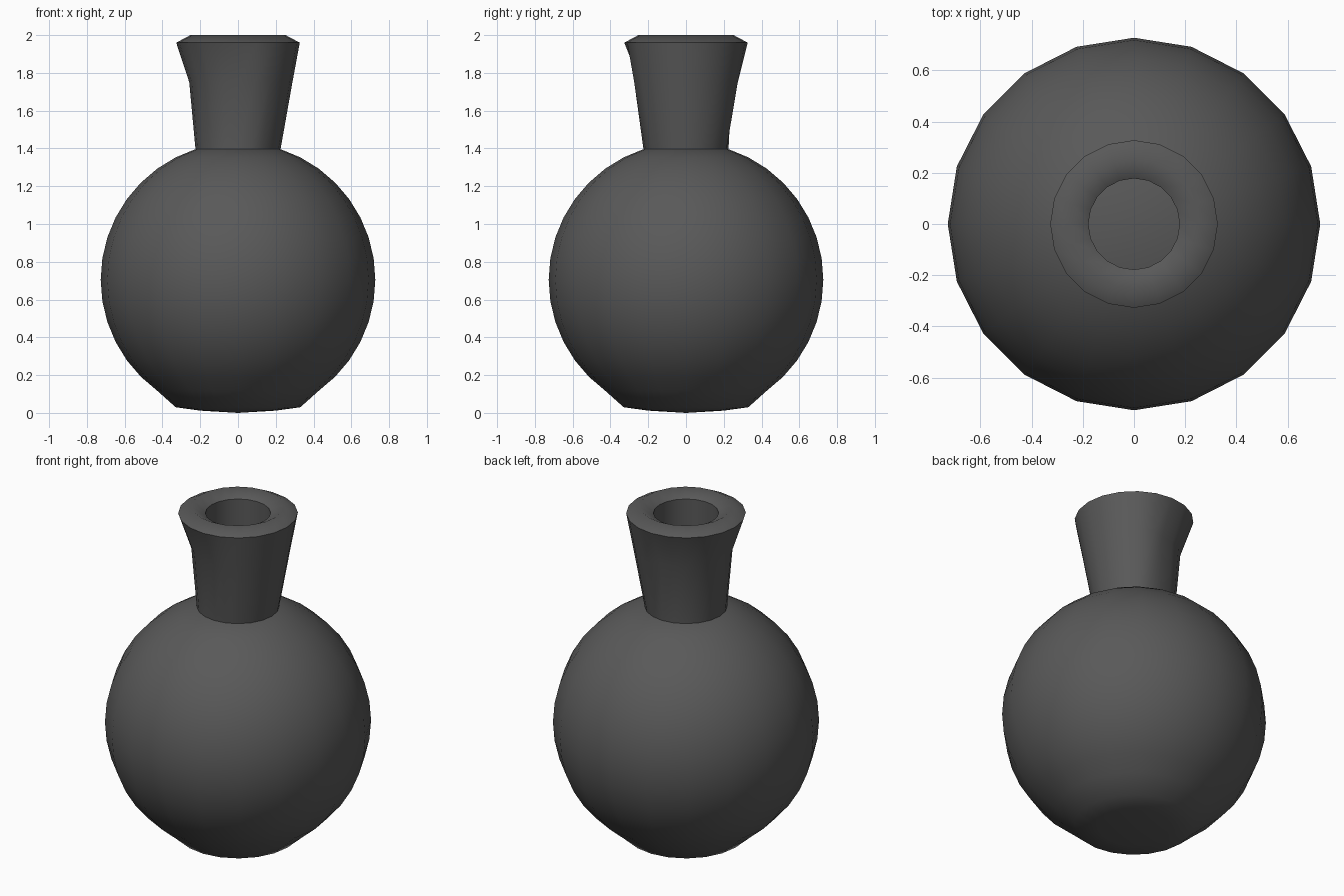
import bpy, bmesh, math

if "Cube" in bpy.data.objects:
    bpy.data.objects.remove(bpy.data.objects["Cube"])

SIDES = 20

mat = bpy.data.materials.new("dark_grey")
mat.diffuse_color = (0.1, 0.1, 0.1, 1)
mat.use_nodes = True
mat.node_tree.nodes["Principled BSDF"].inputs["Base Color"].default_value = mat.diffuse_color


def lathe(name, profile, smooth_deg, shape=None):
    """Revolve (radius, z) points around z; radius 0 makes a pole."""
    bm = bmesh.new()
    rings = []
    for i, (r, z) in enumerate(profile):
        if r == 0:
            rings.append([bm.verts.new((0, 0, z))] * SIDES)
            continue
        ring = []
        for k in range(SIDES):
            a = math.tau * k / SIDES
            rr = shape(i, a, r) if shape else r
            ring.append(bm.verts.new((rr * math.cos(a), rr * math.sin(a), z)))
        rings.append(ring)
    for lo, hi in zip(rings, rings[1:]):
        for k in range(SIDES):
            n = (k + 1) % SIDES
            bm.faces.new(dict.fromkeys((lo[k], lo[n], hi[n], hi[k])))
    bmesh.ops.recalc_face_normals(bm, faces=bm.faces)
    mesh = bpy.data.meshes.new(name)
    bm.to_mesh(mesh)
    bm.free()
    obj = bpy.data.objects.new(name, mesh)
    bpy.context.collection.objects.link(obj)
    mesh.materials.append(mat)
    bpy.ops.object.select_all(action='DESELECT')
    obj.select_set(True)
    bpy.context.view_layer.objects.active = obj
    bpy.ops.object.shade_smooth_by_angle(angle=math.radians(smooth_deg))
    return obj


# Round body: sphere rings with a flattened base and a capped top
R, CZ = 0.727, 0.705
body = [(0, 0.0), (0.2, 0.012), (0.33, 0.03)]
for deg in range(36, 163, 9):
    t = math.radians(deg)
    body.append((R * math.sin(t), CZ - R * math.cos(t)))
body.append((0, 1.405))
lathe("vase_body", body, 60)


# Neck: waisted on the -x half, straight flare on the +x half
def waist(i, a, r):
    if i != 1:
        return r
    c = math.cos(a)
    return 0.288 if c > 0.01 else 0.243 + 0.015 * -c


# Flared neck, rounded rim and inner bore
neck = [(0.225, 1.395), (0.25, 1.75), (0.327, 1.96),
        (0.252, 2.0), (0.178, 1.96), (0.178, 1.40)]
lathe("vase_neck", neck, 59, waist)
